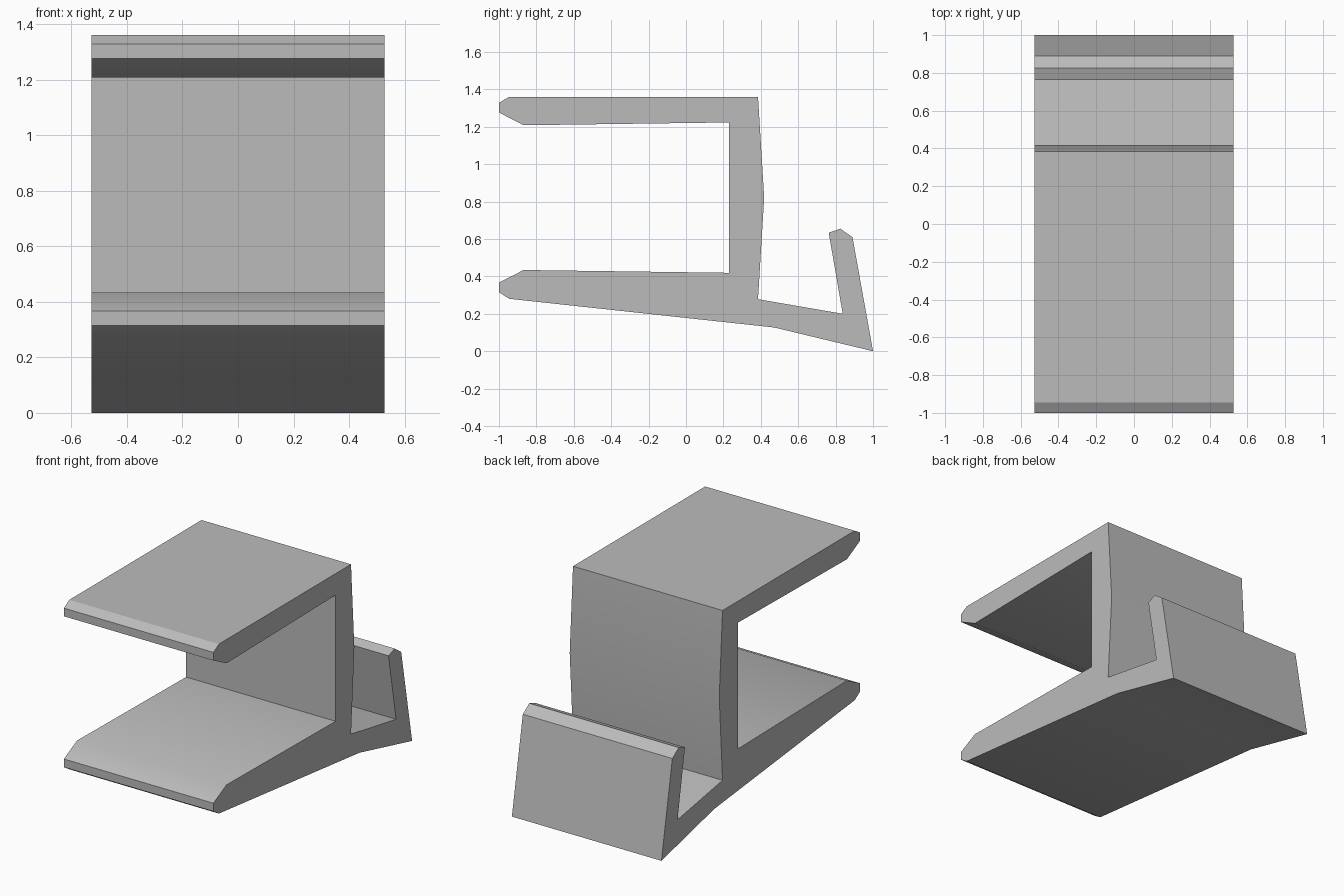
import bpy
import bmesh
import math

cube = bpy.data.objects.get("Cube")
if cube:
    bpy.data.objects.remove(cube, do_unlink=True)

HALF_WIDTH = 0.527

# Side outline (y, z): upper jaw, spine, rear hook, underside, lower jaw
profile = [
    (-0.945, 1.36), (0.385, 1.36), (0.418, 0.82), (0.385, 0.278),
    (0.838, 0.2), (0.763, 0.633), (0.825, 0.655), (0.89, 0.61),
    (1.0, 0.0), (0.47, 0.127), (-0.945, 0.28),
    (-1.0, 0.315), (-1.0, 0.367), (-0.868, 0.434), (0.23, 0.419),
    (0.23, 1.223), (-0.868, 1.208), (-1.0, 1.276), (-1.0, 1.328),
]

# Plain grey material
grey = bpy.data.materials.new("grey plastic")
grey.use_nodes = True
colour = (0.5, 0.5, 0.5, 1)
grey.diffuse_color = colour
grey.node_tree.nodes["Principled BSDF"].inputs["Base Color"].default_value = colour

# Extrude the outline across the width
bm = bmesh.new()
side = bm.faces.new([bm.verts.new((-HALF_WIDTH, y, z)) for y, z in profile])
extruded = bmesh.ops.extrude_face_region(bm, geom=[side], use_keep_orig=True)
moved = [v for v in extruded["geom"] if isinstance(v, bmesh.types.BMVert)]
bmesh.ops.translate(bm, verts=moved, vec=(2 * HALF_WIDTH, 0, 0))
bmesh.ops.recalc_face_normals(bm, faces=bm.faces)

mesh = bpy.data.meshes.new("clip_bracket")
bm.to_mesh(mesh)
bm.free()
mesh.materials.append(grey)
bracket = bpy.data.objects.new("clip_bracket", mesh)
bpy.context.collection.objects.link(bracket)

# Soften only the shallow bends
bpy.context.view_layer.objects.active = bracket
bracket.select_set(True)
bpy.ops.object.shade_smooth_by_angle(angle=math.radians(30))
